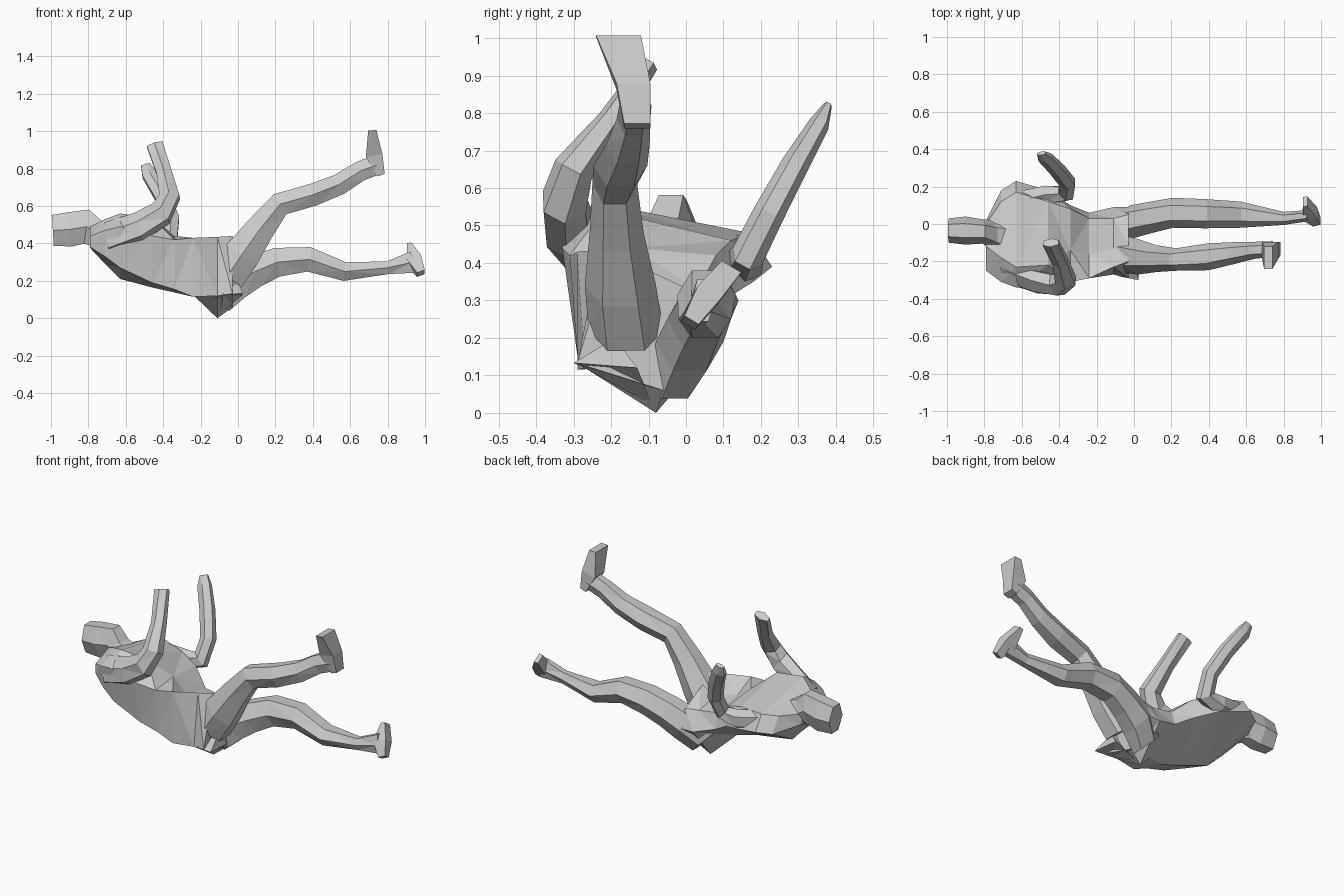
import bpy, bmesh, math
from mathutils import Vector


def loft(name, rings):
    """Skin a row of equal-sided rings into a closed faceted solid."""
    bm = bmesh.new()
    rows = [[bm.verts.new(p) for p in r] for r in rings]
    n = len(rows[0])
    for a, b in zip(rows, rows[1:]):
        for i in range(n):
            j = (i + 1) % n
            bm.faces.new((a[i], a[j], b[j], b[i]))
    bm.faces.new(rows[0])
    bm.faces.new(rows[-1])
    bmesh.ops.triangulate(bm, faces=bm.faces[:])
    bmesh.ops.recalc_face_normals(bm, faces=bm.faces[:])
    me = bpy.data.meshes.new(name)
    bm.to_mesh(me)
    bm.free()
    ob = bpy.data.objects.new(name, me)
    bpy.context.collection.objects.link(ob)
    return ob


def limb(name, stations, side, n=6):
    """Stations are x, y, z, half width along side, half thickness."""
    pts = [Vector(s[:3]) for s in stations]
    off = math.pi / 4 if n == 4 else 0
    u = Vector(side).normalized()
    rings = []
    for i, s in enumerate(stations):
        t = pts[min(i + 1, len(pts) - 1)] - pts[max(i - 1, 0)]
        v = t.cross(u).normalized()
        ku, kv = (math.sqrt(2), math.sqrt(2)) if n == 4 else (1, 1.12)
        rings.append([pts[i] + u * s[3] * ku * math.cos(off + math.tau * a / n)
                      + v * s[4] * kv * math.sin(off + math.tau * a / n)
                      for a in range(n)])
    return loft(name, rings)


# Torso: x, then (y, z) pairs: near top, middle, far top, far low, back, near low
sections = [
    (-.79, (-.25, .44), (-.12, .49), (.00, .46), (.02, .40), (-.10, .375), (-.25, .38)),
    (-.71, (-.31, .47), (-.18, .53), (.12, .47), (.18, .38), (-.10, .29), (-.29, .33)),
    (-.63, (-.34, .49), (-.23, .56), (.17, .48), (.23, .39), (-.13, .21), (-.30, .27)),
    (-.46, (-.33, .44), (-.22, .54), (.12, .46), (.18, .35), (-.17, .165), (-.295, .19)),
    (-.34, (-.31, .42), (-.14, .44), (.08, .42), (.10, .30), (-.19, .138), (-.29, .155)),
    (-.24, (-.29, .43), (-.16, .37), (.03, .33), (.06, .24), (-.15, .125), (-.29, .115)),
    (-.11, (-.23, .435), (-.13, .34), (.03, .31), (.09, .20), (-.08, .00), (-.27, .12)),
    (-.03, (-.20, .44), (-.10, .38), (.05, .31), (.09, .20), (-.06, .06), (-.29, .132)),
]
loft("torso", [[(s[0], y, z) for y, z in s[1:]] for s in sections])

# Jacket tail hanging behind the near hip
loft("jacket_tail", [[(-.07, -.22, .30), (-.08, -.28, .125), (-.10, -.09, .02)],
                     [(.00, -.19, .20), (.025, -.30, .133), (.02, -.13, .12)]])

# Head and neck
limb("head", [(-.99, -.035, .47, .065, .085), (-.90, -.035, .475, .075, .095),
              (-.81, -.04, .49, .065, .095), (-.76, -.06, .455, .08, .075),
              (-.68, -.08, .43, .10, .07)], (0, 1, 0))

# Raised leg and foot
limb("raised_leg", [(-.06, -.16, .22, .10, .10), (.02, -.175, .34, .095, .10),
                    (.12, -.185, .48, .072, .08), (.225, -.19, .61, .060, .065),
                    (.40, -.175, .66, .072, .062), (.54, -.155, .715, .058, .058),
                    (.65, -.14, .785, .045, .055), (.74, -.135, .82, .043, .055)],
     (0, 1, 0))
limb("raised_foot", [(.765, -.13, .765, .035, .02), (.728, -.14, .87, .045, .045),
                     (.718, -.18, 1.005, .06, .022)], (0, 1, 0), 4)

# Lowered leg and foot
limb("lowered_leg", [(-.11, -.03, .10, .07, .09), (-.02, .01, .19, .09, .10),
                     (.09, .035, .25, .085, .088), (.21, .06, .30, .08, .08),
                     (.38, .055, .315, .078, .068), (.57, .05, .25, .07, .052),
                     (.80, .03, .27, .035, .035), (.935, .045, .30, .03, .06)], (0, 1, 0))
limb("lowered_foot", [(.978, .01, .24, .022, .022), (.94, .055, .31, .035, .04),
                      (.915, .12, .388, .03, .012)], (0, 1, -.6), 4)

# Near arm, bent upwards across the chest
limb("near_arm", [(-.70, -.25, .43, .06, .08), (-.53, -.31, .49, .06, .075),
                  (-.41, -.325, .56, .065, .065), (-.365, -.30, .65, .055, .055),
                  (-.395, -.20, .78, .037, .042), (-.445, -.10, .928, .026, .045)],
     (-.04, -.37, .2))

# Far arm, reaching up and outwards
limb("far_arm", [(-.62, .12, .42, .06, .06), (-.47, .155, .40, .055, .055),
                 (-.365, .165, .42, .045, .05), (-.355, .22, .53, .042, .042),
                 (-.41, .29, .66, .037, .042), (-.475, .355, .77, .028, .04),
                 (-.495, .378, .82, .012, .025)], (0, -.8, .45))
